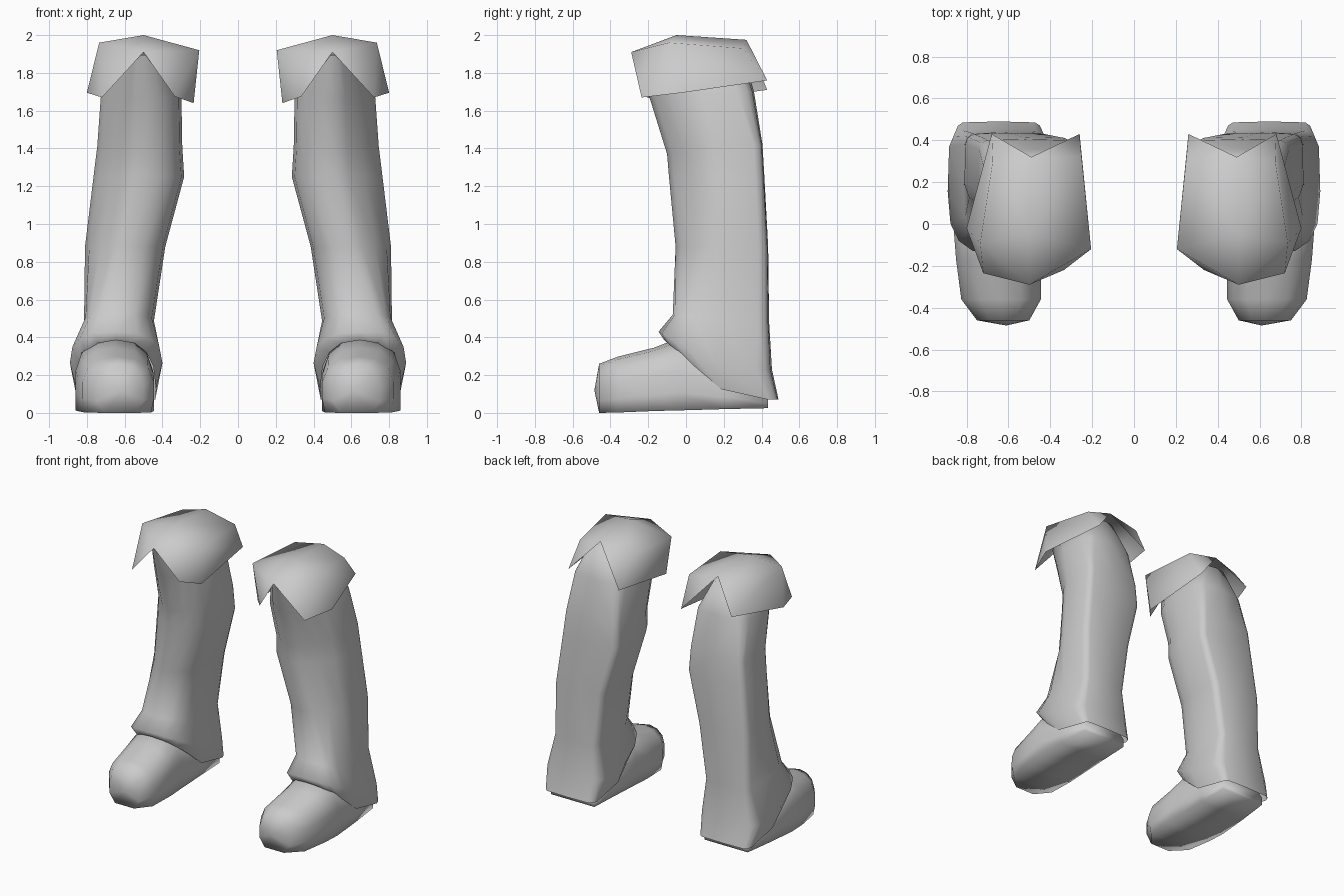
import bpy, bmesh, math

old = bpy.data.objects.get("Cube")
if old:
    bpy.data.objects.remove(old, do_unlink=True)

grey = bpy.data.materials.new("light_grey")
grey.use_nodes = True
colour = (0.6, 0.6, 0.6, 1)
grey.diffuse_color = colour
grey.node_tree.nodes["Principled BSDF"].inputs["Base Color"].default_value = colour


def make_pair(name, verts, faces, angle):
    """Build the left part and mirror it to the right side."""
    mesh = bpy.data.meshes.new(name)
    mesh.from_pydata(verts, [], faces)
    bm = bmesh.new()
    bm.from_mesh(mesh)
    bmesh.ops.recalc_face_normals(bm, faces=bm.faces)
    bm.to_mesh(mesh)
    bm.free()
    mesh.materials.append(grey)
    obj = bpy.data.objects.new(name, mesh)
    bpy.context.collection.objects.link(obj)
    mirror = obj.modifiers.new("Mirror", 'MIRROR')
    mirror.use_mirror_merge = False
    bpy.ops.object.select_all(action='DESELECT')
    obj.select_set(True)
    bpy.context.view_layer.objects.active = obj
    bpy.ops.object.shade_smooth_by_angle(angle=math.radians(angle))


def loft(rings):
    """Join closed rings of equal length with quads."""
    n = len(rings[0])
    verts = [v for ring in rings for v in ring]
    faces = [(r * n + i, r * n + (i + 1) % n, (r + 1) * n + (i + 1) % n, (r + 1) * n + i)
             for r in range(len(rings) - 1) for i in range(n)]
    return verts, faces


SIDES = 16


def leg_ring(x0, x1, yf, yb, zf, zb, back, outer):
    """Ring with square back corners and its own outer front corner, dropping to the back."""
    ring = []
    for i in range(SIDES):
        a = 2 * math.pi * i / SIDES
        c, s = math.cos(a), math.sin(a)
        p = back if s > 0.01 else outer if c > 0 else 0.8
        x = (x0 + x1) / 2 + (x1 - x0) / 2 * math.copysign(abs(c) ** p, c)
        t = 0.5 + 0.5 * math.copysign(abs(s) ** p, s)
        ring.append((x, yf + (yb - yf) * t, zf + (zb - zf) * min(1, 1.65 * t)))
    return ring


# Trouser leg: x range, y range, front and back height, back and outer front roundness
legs = [
    (0.39, 0.64, -0.27, 0.30, 1.895, 1.91, 0.6, 1.3),
    (0.30, 0.725, -0.19, 0.36, 1.66, 1.70, 0.4, 1.4),
    (0.295, 0.745, -0.10, 0.405, 1.37, 1.42, 0.22, 1.4),
    (0.285, 0.765, -0.09, 0.415, 1.25, 1.25, 0.22, 1.4),
    (0.385, 0.81, -0.055, 0.435, 0.88, 0.88, 0.25, 1.4),
    (0.445, 0.815, -0.07, 0.44, 0.52, 0.48, 0.27, 0.55),
    (0.40, 0.89, -0.145, 0.455, 0.43, 0.23, 0.35, 0.7),
    (0.435, 0.855, -0.115, 0.49, 0.385, 0.07, 0.2, 0.8),
]
verts, faces = loft([leg_ring(*row) for row in legs])
faces.append(tuple(range(SIDES)))
make_pair("trouser_leg", verts, faces, 75)

# Shoe: arched cross-sections from toe to heel, the toe tucked in underneath
arch = [(0, 0), (0, 0.25), (0, 0.55), (0.08, 0.8), (0.25, 0.95), (0.5, 1),
        (0.75, 0.95), (0.92, 0.8), (1, 0.55), (1, 0.25), (1, 0)]
sections = [  # y, x range, z range, tuck of the sole edge
    (-0.46, 0.50, 0.75, 0.00, 0.26, 0.18),
    (-0.36, 0.445, 0.825, 0.002, 0.298, 0.04),
    (-0.17, 0.445, 0.85, 0.01, 0.345, 0),
    (-0.04, 0.45, 0.86, 0.013, 0.395, 0),
    (0.20, 0.455, 0.845, 0.02, 0.28, 0),
    (0.435, 0.46, 0.82, 0.025, 0.13, 0),
]
rings = []
for y, x0, x1, z0, z1, tuck in sections:
    us = [u if v > 0 else u + tuck * (1 - 2 * u) for u, v in arch]
    rings.append([(x0 + (x1 - x0) * u, y, z0 + (z1 - z0) * v) for u, (_, v) in zip(us, arch)])
verts, faces = loft(rings)
n = len(arch)
faces.append(tuple(range(len(verts) - n, len(verts))))
verts.append((0.61, -0.485, 0.12))
faces += [(i, (i + 1) % n, len(verts) - 1) for i in range(n)]
make_pair("shoe", verts, faces, 120)

# Knee cuff: ridge, outer and inner shoulders, and flaps notched front and back
verts = [
    (0.50, -0.29, 1.91), (0.50, -0.05, 2.0), (0.49, 0.32, 1.975),    # ridge
    (0.735, -0.09, 1.96), (0.675, 0.30, 1.93),                       # outer shoulder
    (0.72, -0.235, 1.67), (0.80, -0.02, 1.695), (0.68, 0.43, 1.76),  # outer hem
    (0.205, -0.12, 1.92), (0.25, 0.32, 1.925),                       # inner shoulder
    (0.335, -0.22, 1.675), (0.235, -0.10, 1.64), (0.26, 0.43, 1.71)  # inner hem
]
faces = []
for s1, s2, h0, h1, h2 in [(3, 4, 5, 6, 7), (8, 9, 10, 11, 12)]:
    faces += [(0, 1, s1), (1, 2, s2, s1), (0, s1, h0), (s1, h1, h0),
              (s1, s2, h2, h1), (2, h2, s2)]
make_pair("knee_cuff", verts, faces, 85)
